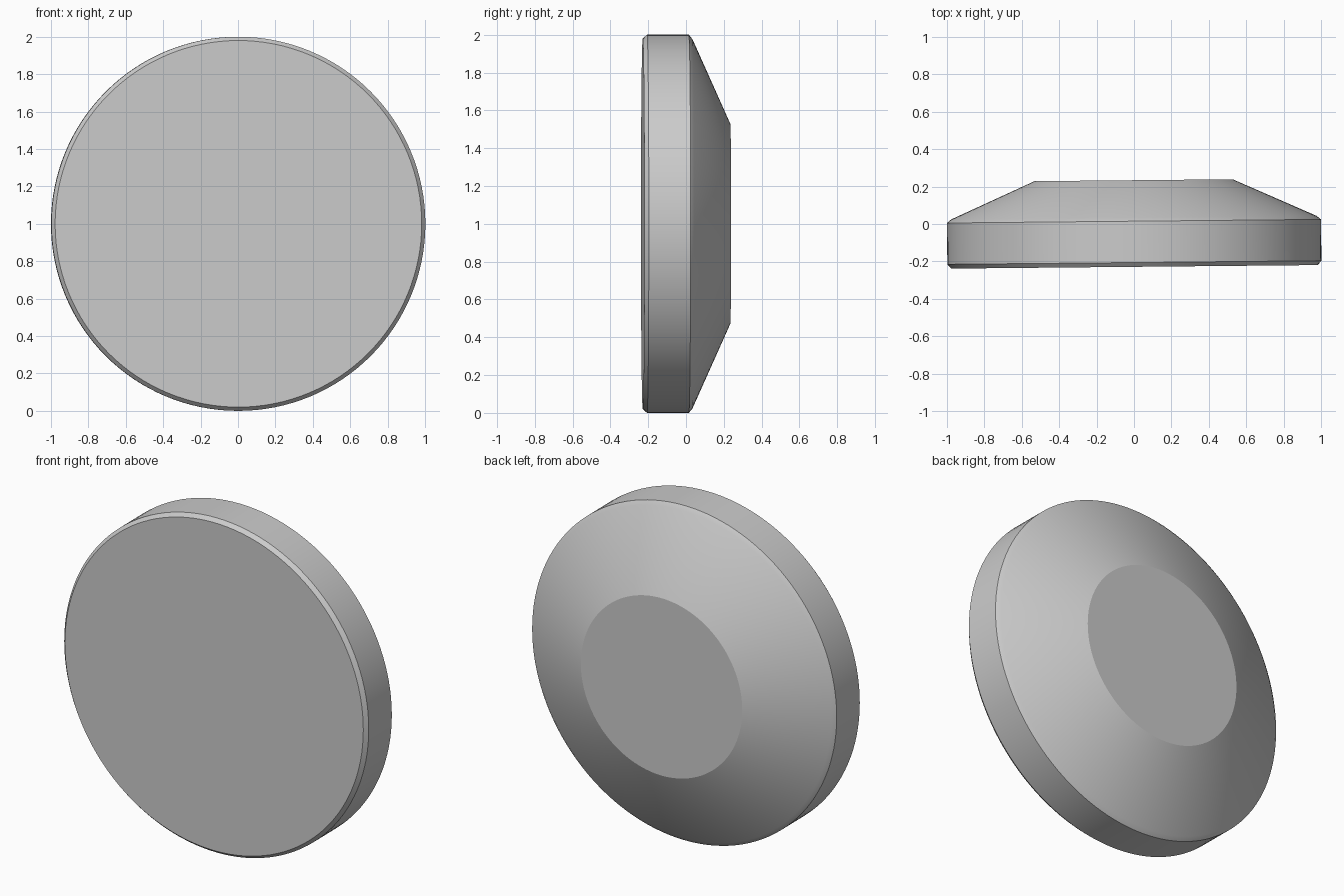
import bpy, bmesh, math
from mathutils import Matrix

if "Cube" in bpy.data.objects:
    bpy.data.objects.remove(bpy.data.objects["Cube"])

SEGMENTS = 128

# Half profile of the disc: (radius, depth along y)
profile = [(0.98, -0.229), (1.0, -0.206), (1.0, 0.015), (0.977, 0.034), (0.53, 0.234)]


def lathe(name, points, segments):
    """Revolve a profile about the y axis and cap both ends with flat faces."""
    bm = bmesh.new()
    rings = []
    for r, y in points:
        rings.append([bm.verts.new((r * math.cos(a), y, r * math.sin(a)))
                      for a in (2 * math.pi * i / segments for i in range(segments))])
    for lower, upper in zip(rings, rings[1:]):
        for i in range(segments):
            j = (i + 1) % segments
            bm.faces.new((lower[i], lower[j], upper[j], upper[i]))
    bm.faces.new(rings[0])
    bm.faces.new(rings[-1])
    bmesh.ops.recalc_face_normals(bm, faces=bm.faces[:])
    mesh = bpy.data.meshes.new(name)
    bm.to_mesh(mesh)
    bm.free()
    obj = bpy.data.objects.new(name, mesh)
    bpy.context.collection.objects.link(obj)
    return obj


# Round disc with bevelled rim and tapered back, turned very slightly about z
disc = lathe("tapered_disc", profile, SEGMENTS)
disc.data.transform(Matrix.Translation((0, 0, 1)) @ Matrix.Rotation(math.radians(0.55), 4, 'Z'))

# Smooth round surfaces, crisp edges between the bands
bpy.context.view_layer.objects.active = disc
disc.select_set(True)
bpy.ops.object.shade_smooth_by_angle(angle=math.radians(20))
